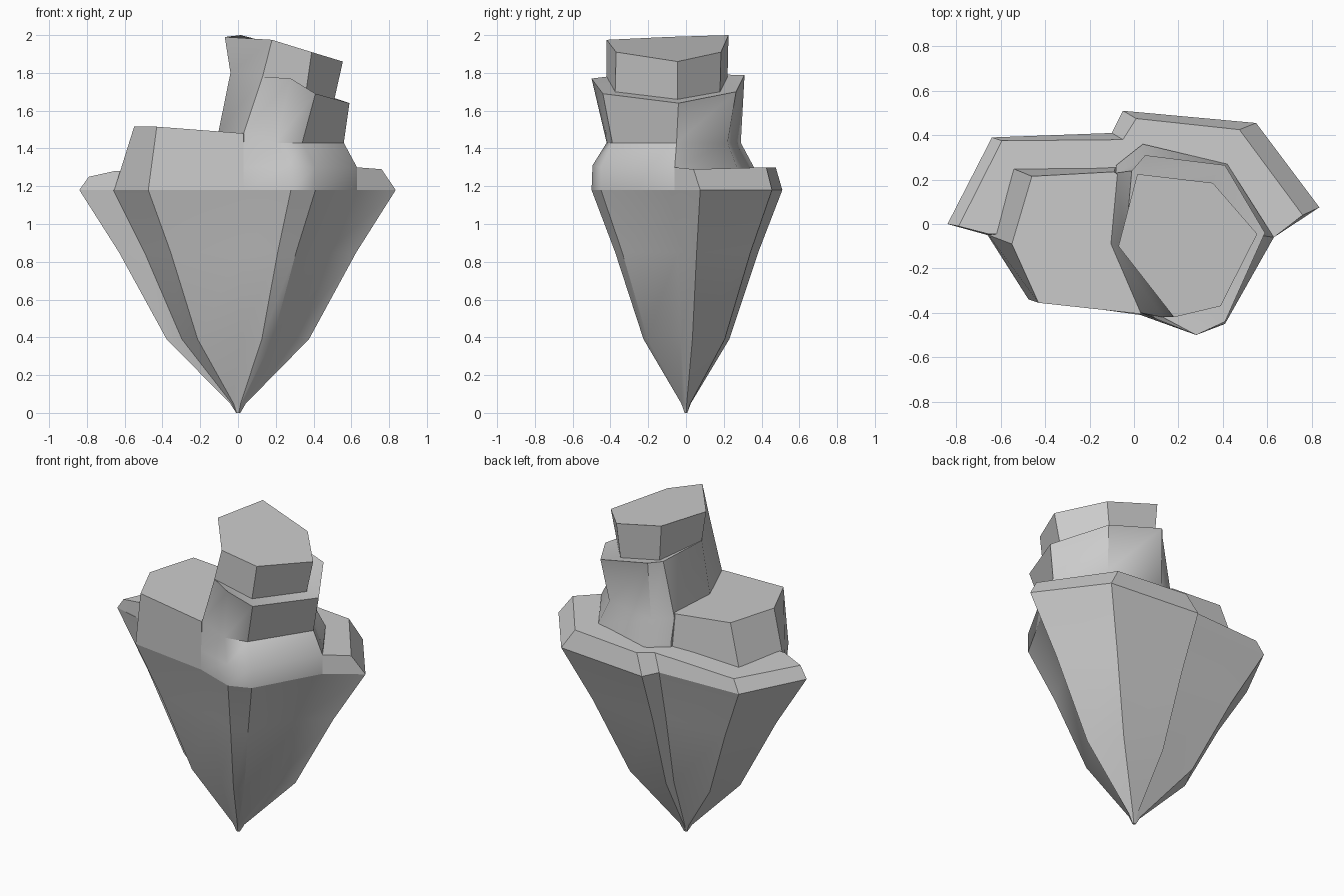
import bpy, bmesh, math


def loft(name, rings, angle=32):
    """Skin a stack of equal-length rings of 3D points and cap both ends."""
    bm = bmesh.new()
    vs = [[bm.verts.new(p) for p in r] for r in rings]
    n = len(rings[0])
    for a, b in zip(vs, vs[1:]):
        for i in range(n):
            j = (i + 1) % n
            bm.faces.new((a[i], a[j], b[j], b[i]))
    bm.faces.new(vs[0][::-1])
    bm.faces.new(vs[-1])
    bmesh.ops.remove_doubles(bm, verts=bm.verts, dist=0.003)
    bmesh.ops.recalc_face_normals(bm, faces=bm.faces)
    mesh = bpy.data.meshes.new(name)
    bm.to_mesh(mesh)
    bm.free()
    ob = bpy.data.objects.new(name, mesh)
    bpy.context.collection.objects.link(ob)
    bpy.ops.object.select_all(action='DESELECT')
    ob.select_set(True)
    bpy.context.view_layer.objects.active = ob
    bpy.ops.object.shade_smooth_by_angle(angle=math.radians(angle))
    return ob


def flat(pts, z, s=1.0):
    return [(x * s, y * s, z) for x, y in pts]


# Tapering underside: the rim outline shrinks down to a point
rim = [(-.84, 0), (-.66, -.05), (-.475, -.34), (.03, -.41), (.28, -.5),
       (.41, -.45), (.63, -.06), (.835, .075), (.55, .455), (-.05, .51),
       (-.1, .41), (-.64, .39)]
loft("rock_underside", [flat(rim, z, s) for z, s in
     ((0, .015), (.05, .05), (.39, .45), (.85, .75), (1.18, 1))], 35)

# Chamfered ledge around the back
ledge_low = [(-.84, 0), (-.655, -.05), (.63, -.06), (.835, .075),
             (.55, .455), (-.05, .51), (-.1, .41), (-.64, .39)]
ledge_top = [(-.79, -.01, 1.25), (-.655, -.045, 1.28), (.63, -.06, 1.3),
             (.76, .04, 1.29), (.475, .425, 1.3), (.01, .475, 1.3),
             (-.05, .38, 1.28), (-.595, .375, 1.26)]
loft("back_ledge", [flat(ledge_low, 1.18), ledge_top], 25)

# Low plateau on the left
plat_low = [(-.57, .26), (-.655, -.05), (-.475, -.34), (.03, -.41),
            (.1, .1), (-.08, .265)]
plat_top = [(-.46, .215, 1.515), (-.55, -.09, 1.515), (-.43, -.355, 1.515),
            (.03, -.405, 1.48), (.1, .1, 1.47), (-.09, .235, 1.48)]
loft("left_plateau", [flat(plat_low, 1.18), plat_top], 30)

# Tower: flared foot, waist, sloped shoulder, then the stepped-in summit
foot = [(.03, -.41), (.28, -.5), (.41, -.45), (.63, -.06),
        (.42, .27), (.04, .36), (-.08, .265), (-.11, -.09)]
foot_top = flat(foot, 1.3)
foot_top[1] = (.27, -.495, 1.31)
waist = [(.03, -.4, 1.48), (.2, -.42, 1.43), (.34, -.39, 1.43),
         (.56, -.05, 1.43), (.38, .22, 1.43), (.04, .29, 1.43),
         (-.08, .23, 1.45), (-.105, -.09, 1.48)]
shoulder = [(.13, -.42, 1.78), (.28, -.5, 1.77), (.41, -.44, 1.69),
            (.59, -.04, 1.64), (.41, .265, 1.70), (.05, .31, 1.79),
            (-.01, .24, 1.79), (-.04, -.1, 1.8)]
step = [(.13, -.42, 1.78), (.13, -.42, 1.78), (.36, -.375, 1.70),
        (.51, -.045, 1.66), (.33, .18, 1.70), (.03, .22, 1.78),
        (.03, .22, 1.78), (-.04, -.1, 1.8)]
summit = [(.18, -.42, 1.975), (.18, -.42, 1.975), (.39, -.37, 1.91),
          (.555, -.045, 1.86), (.355, .185, 1.91), (.015, .225, 2.0),
          (.015, .225, 2.0), (-.07, -.1, 1.99)]
loft("tower", [flat(foot, 1.18), foot_top, waist, shoulder, step, summit], 42)
